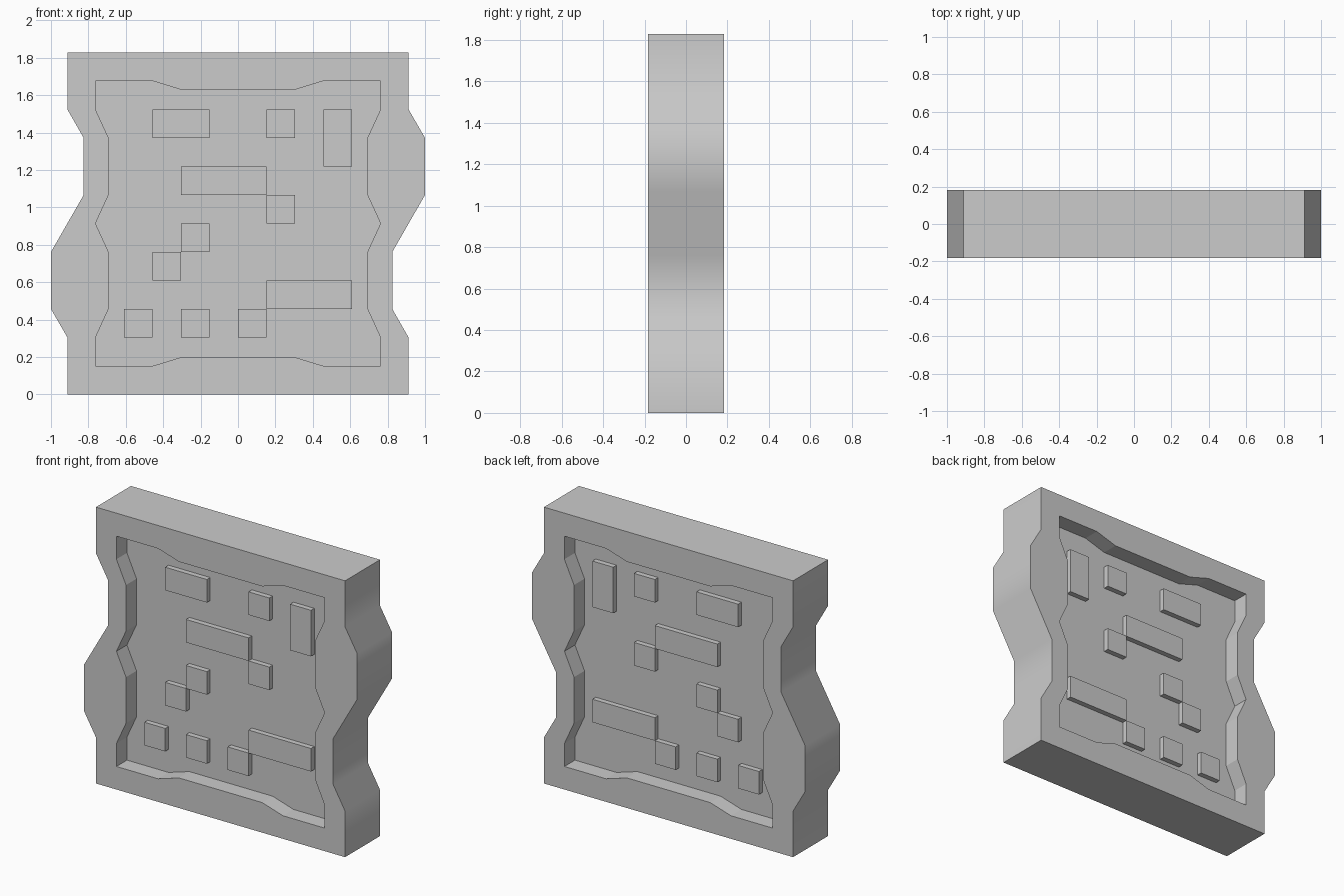
import bpy, bmesh
from mathutils import Vector

if "Cube" in bpy.data.objects:
    bpy.data.objects.remove(bpy.data.objects["Cube"])

U = 0.1524          # layout grid unit
HALF = 0.183        # half thickness of the frame
FLOOR = 0.073       # half thickness of the recessed panel
BLOCK = 0.108       # half thickness of the raised blocks


def prism(name, loops, half, smooth_sides=False):
    """Extrude closed x-z loops (outer first, then holes) along y."""
    bm = bmesh.new()
    edges = []
    for loop in loops:
        vs = [bm.verts.new((x, -half, z)) for x, z in loop]
        edges += [bm.edges.new((vs[i - 1], vs[i])) for i in range(len(vs))]
    bmesh.ops.triangle_fill(bm, use_beauty=True, edges=edges, normal=(0, -1, 0))
    ext = bmesh.ops.extrude_face_region(bm, geom=bm.faces[:], use_keep_orig=True)
    verts = [g for g in ext["geom"] if isinstance(g, bmesh.types.BMVert)]
    bmesh.ops.translate(bm, verts=verts, vec=Vector((0, 2 * half, 0)))
    bmesh.ops.recalc_face_normals(bm, faces=bm.faces[:])
    for f in bm.faces:
        c = f.calc_center_median()
        f.smooth = smooth_sides and abs(f.normal.y) < 0.1 and abs(c.x) > 0.8
    mesh = bpy.data.meshes.new(name)
    bm.to_mesh(mesh)
    bm.free()
    obj = bpy.data.objects.new(name, mesh)
    bpy.context.collection.objects.link(obj)
    return obj


# Wavy outer outline: right side, then the same rotated half a turn
right = [(0.912, 0), (0.912, 2 * U), (0.825, 3 * U), (0.825, 5 * U),
         (1.0, 7 * U), (1.0, 9 * U), (0.912, 10 * U), (0.912, 12 * U)]
outer = right + [(-x, 12 * U - z) for x, z in right]

# Recess outline: one quarter, mirrored up and then across
quarter = [(2 * U, 0.199), (3 * U, U), (5 * U, U), (5 * U, 2 * U),
           (0.692, 3 * U), (0.692, 5 * U)]
half_loop = quarter + [(5 * U, 6 * U)] + [(x, 12 * U - z) for x, z in reversed(quarter)]
inner = half_loop + [(-x, z) for x, z in reversed(half_loop)]

# Frame and the panel set back inside it on both faces
prism("frame", [outer, inner], HALF, smooth_sides=True)
prism("recessed_panel", [inner], FLOOR)

# Raised blocks on both faces: x0, x1, z0, z1 in grid units
blocks = [(-3, -1, 9, 10), (1, 2, 9, 10), (3, 4, 8, 10), (-2, 1, 7, 8),
          (1, 2, 6, 7), (-2, -1, 5, 6), (-3, -2, 4, 5), (1, 4, 3, 4),
          (-4, -3, 2, 3), (-2, -1, 2, 3), (0, 1, 2, 3)]
for i, (x0, x1, z0, z1) in enumerate(blocks):
    for side, s in (("front", -1), ("back", 1)):
        bpy.ops.mesh.primitive_cube_add(
            size=1, location=((x0 + x1) / 2 * U, s * (FLOOR + BLOCK) / 2, (z0 + z1) / 2 * U))
        ob = bpy.context.object
        ob.name = f"{side}_block_{i + 1}"
        ob.scale = ((x1 - x0) * U, BLOCK - FLOOR, (z1 - z0) * U)
